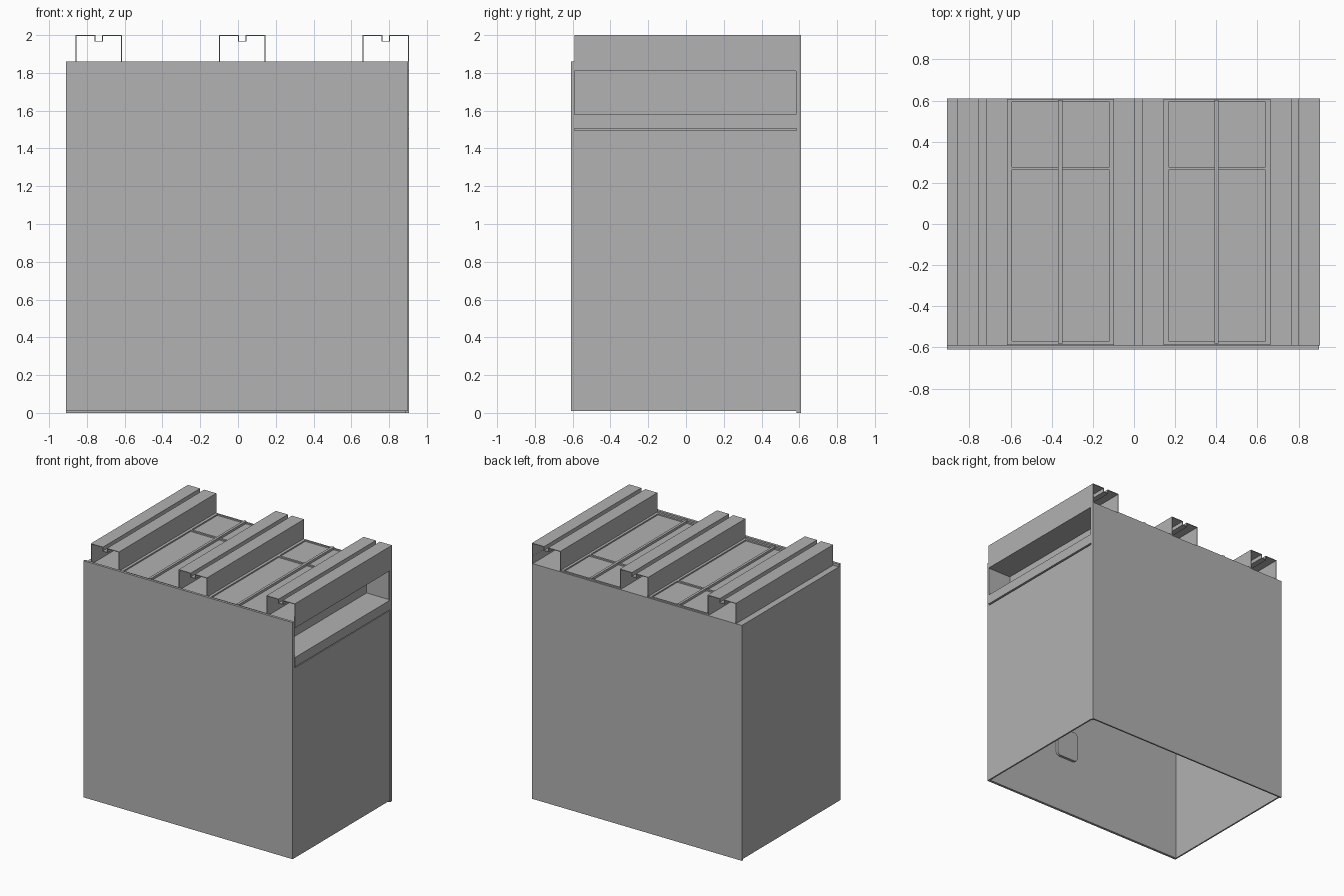
import bpy, bmesh, math

cube = bpy.data.objects.get("Cube")
if cube:
    bpy.data.objects.remove(cube, do_unlink=True)

# One plain sheet-metal grey
grey = bpy.data.materials.new("plain grey")
grey.use_nodes = True
COL = (0.445, 0.445, 0.445, 1)
grey.diffuse_color = COL
grey.node_tree.nodes["Principled BSDF"].inputs["Base Color"].default_value = COL


def finish(name, bm):
    bmesh.ops.recalc_face_normals(bm, faces=bm.faces)
    me = bpy.data.meshes.new(name)
    bm.to_mesh(me)
    bm.free()
    me.materials.append(grey)
    ob = bpy.data.objects.new(name, me)
    bpy.context.collection.objects.link(ob)
    return ob


def box(name, x0, x1, y0, y1, z0, z1):
    bm = bmesh.new()
    bmesh.ops.create_cube(bm, size=1)
    for v in bm.verts:
        v.co = ((x0 + x1) / 2 + v.co.x * (x1 - x0),
                (y0 + y1) / 2 + v.co.y * (y1 - y0),
                (z0 + z1) / 2 + v.co.z * (z1 - z0))
    return finish(name, bm)


def extrude_y(name, pts, y0, y1):
    """Closed x-z outline pulled along y."""
    bm = bmesh.new()
    f = bm.faces.new([bm.verts.new((x, y0, z)) for x, z in pts])
    r = bmesh.ops.extrude_face_region(bm, geom=[f])
    for v in r["geom"]:
        if isinstance(v, bmesh.types.BMVert):
            v.co.y = y1
    return finish(name, bm)


T = 0.012            # wall thickness
L, R = -0.91, 0.905  # outer sides
F, B = -0.61, 0.61   # front and back
DECK = 1.84          # top sheet height

# Outer walls, open at the bottom
box("front_panel", L, 0.90, F, F + 0.02, 0.01, 1.86)
box("back_panel", L, R, B - T, B, 0.0, DECK)
box("right_wall", L, L + T, F + 0.02, B - T, 0.01, DECK)
box("left_wall_lower", 0.90 - T, 0.90, F + 0.02, 0.585, 0.01, 1.495)
box("left_wall_rear_flange", 0.90 - T, R, 0.585, B - T, 0.0, 1.58)
box("left_wall_band", 0.90 - T, R, F + 0.02, 0.585, 1.505, 1.58)
box("left_wall_header", R - 0.006, R, F + 0.02, B, 1.81, 1.90)
box("left_wall_opening_post", 0.90 - T, R, 0.582, B - T, 1.58, 1.81)

# Recessed tray behind the side opening
box("tray_floor", 0.70, R - 0.001, F + 0.02, 0.59, 1.57, 1.58)
box("tray_ceiling", 0.70, R - 0.001, F + 0.02, 0.59, 1.81, 1.82)
box("tray_back", 0.69, 0.70, F + 0.02, 0.59, 1.57, 1.82)

# Top sheet
box("top_sheet", L, R - 0.001, F + 0.02, B, DECK - 0.01, DECK)

# Three hollow rails with a slot along the top
H, t = 2.0, 0.005
for i, x0 in enumerate((-0.86, -0.10, 0.66)):
    w = 0.245
    a, b, d = 0.105, 0.14, 0.03
    outer = [(0, DECK), (0, H), (a, H), (a, H - d), (b, H - d), (b, H), (w, H), (w, DECK)]
    inner = [(w - t, DECK), (w - t, H - t), (b + t, H - t), (b + t, H - d - t),
             (a - t, H - d - t), (a - t, H - t), (t, H - t), (t, DECK)]
    extrude_y(f"top_rail_{i + 1}", [(x0 + x, z) for x, z in outer + inner], F + 0.02, B)

# Raised window frames between the rails
for i, (x0, x1) in enumerate(((-0.615, -0.10), (0.145, 0.66))):
    n = i + 1
    xm = (x0 + x1) / 2 - 0.001
    low, high = DECK + 0.010, DECK + 0.018
    for s, (p, q) in enumerate(((x0, x0 + 0.022), (x1 - 0.02, x1))):
        box(f"frame_{n}_side_{s + 1}", p, q, -0.585, 0.605, DECK, low)
    for s, (p, q) in enumerate(((-0.585, -0.568), (0.262, 0.278), (0.592, 0.605))):
        box(f"frame_{n}_cross_bar_{s + 1}", x0, x1, p, q, DECK, low)
    box(f"frame_{n}_mullion", xm - 0.01, xm + 0.01, -0.58, 0.603, DECK, high)

# Small rounded fitting on the inside of the front panel
cx, cz, hw, hh, r = 0.16, 0.58, 0.095, 0.12, 0.03
pts = []
for k, (sx, sz) in enumerate(((1, 1), (-1, 1), (-1, -1), (1, -1))):
    for j in range(5):
        ang = math.radians(90 * k + 22.5 * j)
        pts.append((cx + sx * (hw - r) + r * math.cos(ang),
                    cz + sz * (hh - r) + r * math.sin(ang)))
extrude_y("inner_fitting", pts, F + 0.02, F + 0.04)
